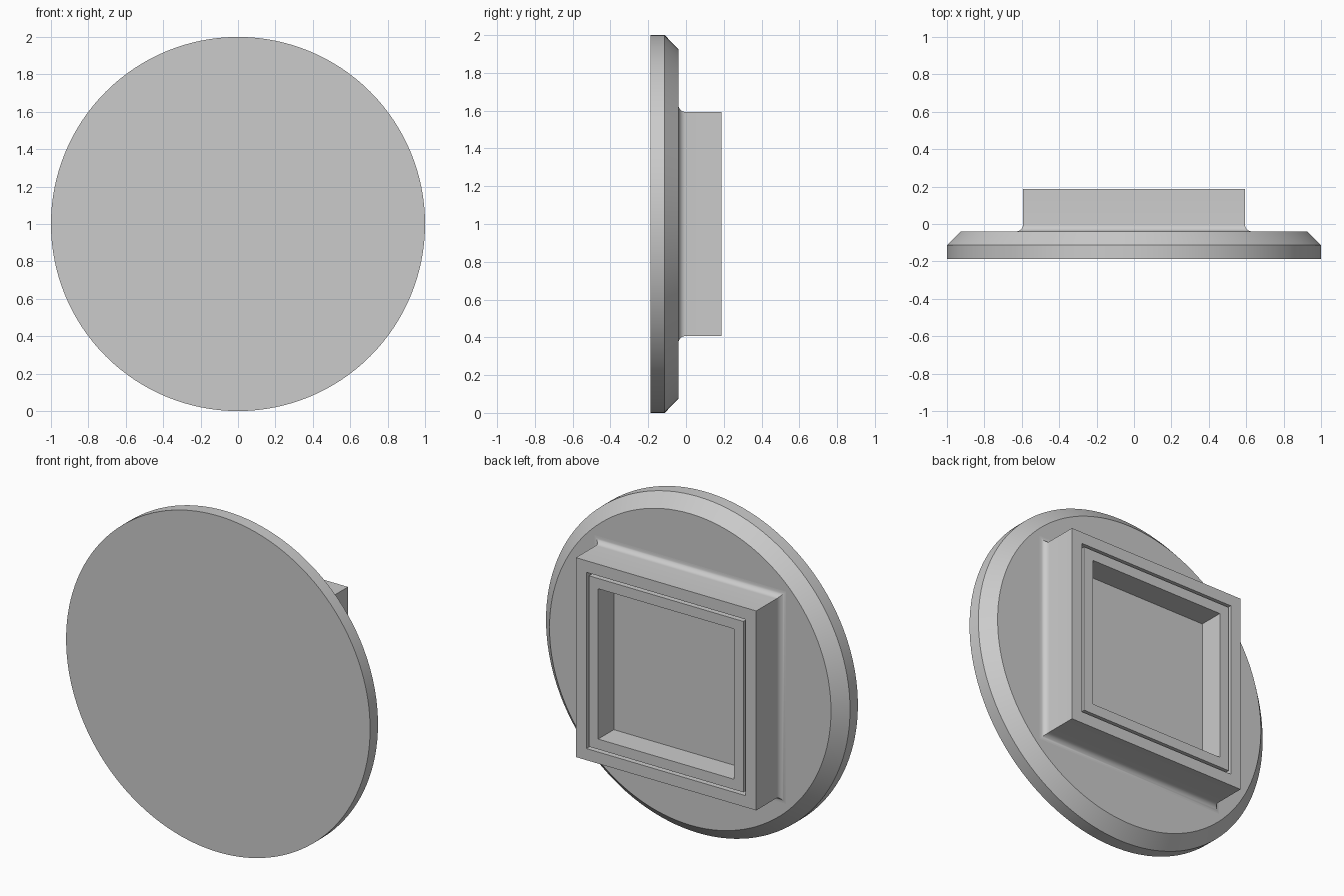
import bpy, bmesh, math

cube = bpy.data.objects.get("Cube")
if cube:
    bpy.data.objects.remove(cube)

# One plain grey for the whole model
grey = bpy.data.materials.new("plain grey")
grey.use_nodes = True
colour = (0.6, 0.6, 0.6, 1)
grey.diffuse_color = colour
grey.node_tree.nodes["Principled BSDF"].inputs["Base Color"].default_value = colour


def loft(name, profile, sides):
    """Sweep (inradius or radius, y) points round the y axis and cap both ends."""
    square = sides == 4
    grow = math.sqrt(2) if square else 1
    start = math.pi / 4 if square else 0
    bm = bmesh.new()
    rings = []
    for r, y in profile:
        angles = [start + math.tau * i / sides for i in range(sides)]
        rings.append([bm.verts.new((r * grow * math.cos(a), y, 1 + r * grow * math.sin(a)))
                      for a in angles])
    for a, b in zip(rings, rings[1:]):
        for i in range(sides):
            j = (i + 1) % sides
            bm.faces.new((a[i], a[j], b[j], b[i]))
    bm.faces.new(rings[0])
    bm.faces.new(rings[-1])
    bmesh.ops.recalc_face_normals(bm, faces=bm.faces)
    mesh = bpy.data.meshes.new(name)
    bm.to_mesh(mesh)
    bm.free()
    mesh.materials.append(grey)
    obj = bpy.data.objects.new(name, mesh)
    bpy.context.collection.objects.link(obj)
    bpy.ops.object.select_all(action="DESELECT")
    obj.select_set(True)
    bpy.context.view_layer.objects.active = obj
    bpy.ops.object.shade_smooth_by_angle(angle=math.radians(30))
    return obj


# Round plate with a chamfered back edge
front, plate_back, back = -0.187, -0.04, 0.187
loft("round_plate", [(1, front), (1, -0.113), (0.926, plate_back)], 128)

# Square boss: filleted foot, outer wall, thin groove, then the pocket
half, fillet = 0.593, 0.038
foot = [(half + fillet * (1 - math.sin(t)), plate_back + fillet * (1 - math.cos(t)))
        for t in (math.pi / 2 * i / 8 for i in range(9))]
groove = [(0.524, back), (0.524, back - 0.04), (0.508, back - 0.04), (0.508, back)]
pocket = [(0.447, back), (0.447, 0.04)]
base = [(half + fillet, plate_back - 0.02)]
loft("square_boss", base + foot + [(half, back)] + groove + pocket, 4)
